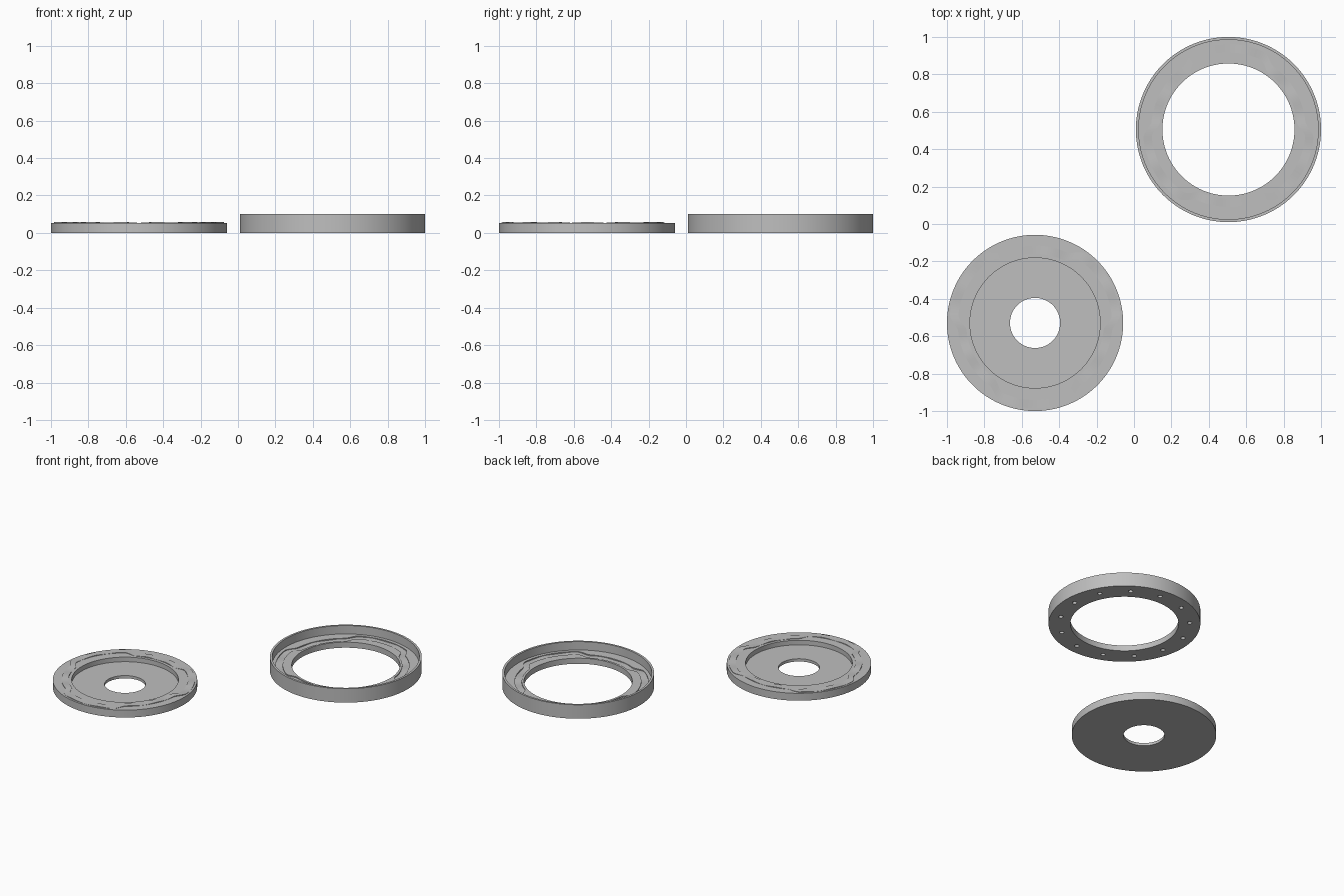
import bpy, bmesh
from math import sin, cos, pi, degrees, radians

if "Cube" in bpy.data.objects:
    bpy.data.objects.remove(bpy.data.objects["Cube"], do_unlink=True)

SEG = 216
HOLES = 13
RIPPLES = 14

grey = bpy.data.materials.new("plain grey")
grey.use_nodes = True
colour = (0.52, 0.52, 0.52, 1)
grey.diffuse_color = colour
grey.node_tree.nodes["Principled BSDF"].inputs["Base Color"].default_value = colour


def track(angle, first_lobe):
    """Radius of the three-lobed cam track's centre line."""
    off = abs((degrees(angle) - first_lobe + 60) % 120 - 60)
    t = min(max((36 - off) / 12, 0), 1)
    return 0.391 + 0.0435 * t * t * (3 - 2 * t)


def lathe(name, profile, location):
    """Sweep a closed profile, which may vary with angle, round the z axis."""
    bm = bmesh.new()
    rows = []
    for i in range(SEG):
        a = 2 * pi * i / SEG
        rows.append([bm.verts.new((r * cos(a), r * sin(a), z)) for r, z in profile(a)])
    for i, row in enumerate(rows):
        nxt = rows[(i + 1) % SEG]
        for j in range(len(row)):
            k = (j + 1) % len(row)
            bm.faces.new((row[j], nxt[j], nxt[k], row[k]))
    bmesh.ops.recalc_face_normals(bm, faces=bm.faces)
    mesh = bpy.data.meshes.new(name)
    bm.to_mesh(mesh)
    bm.free()
    mesh.materials.append(grey)
    obj = bpy.data.objects.new(name, mesh)
    bpy.context.collection.objects.link(obj)
    obj.location = location
    return obj


def disc_profile(a):
    r, land = track(a, 30), 0.053
    band = 0.056 + 0.002 * cos(RIPPLES * a)
    return [(0.134, 0), (0.471, 0), (0.471, land),
            (r + 0.0225, land), (r + 0.0225, band), (r - 0.0225, band), (r - 0.0225, land),
            (0.348, land), (0.348, 0.02), (0.134, 0.02)]


def ring_profile(a):
    r, land = track(a, 90), 0.04
    groove = 0.034 + 0.002 * cos(RIPPLES * a)
    return [(0.353, 0), (0.495, 0), (0.495, 0.1), (0.48, 0.1), (0.48, land),
            (r + 0.0225, land), (r + 0.0225, groove), (r - 0.0225, groove), (r - 0.0225, land),
            (0.353, land)]


# Cam disc with a raised wavy band, and housing ring with the matching groove
disc = lathe("cam_disc", disc_profile, (-0.529, -0.529, 0))
ring = lathe("housing_ring", ring_profile, (0.505, 0.505, 0))

# Blind holes in the underside of the ring
bm = bmesh.new()
for i in range(HOLES):
    a = 2 * pi * i / HOLES
    made = bmesh.ops.create_cone(bm, cap_ends=True, segments=20, radius1=0.015,
                                 radius2=0.015, depth=0.04)
    bmesh.ops.translate(bm, verts=made["verts"], vec=(0.425 * cos(a), 0.425 * sin(a), 0))
mesh = bpy.data.meshes.new("hole_cutter")
bm.to_mesh(mesh)
bm.free()
mesh.materials.append(grey)
cutter = bpy.data.objects.new("hole_cutter", mesh)
bpy.context.collection.objects.link(cutter)
cutter.location = ring.location
bpy.context.view_layer.update()

cut = ring.modifiers.new("holes", "BOOLEAN")
cut.operation = "DIFFERENCE"
cut.solver = "EXACT"
cut.object = cutter
bpy.context.view_layer.objects.active = ring
bpy.ops.object.modifier_apply(modifier=cut.name)
bpy.data.objects.remove(cutter, do_unlink=True)

# Smooth round walls, sharp rims
for obj in (disc, ring):
    bpy.ops.object.select_all(action="DESELECT")
    obj.select_set(True)
    bpy.context.view_layer.objects.active = obj
    bpy.ops.object.shade_smooth_by_angle(angle=radians(30))
